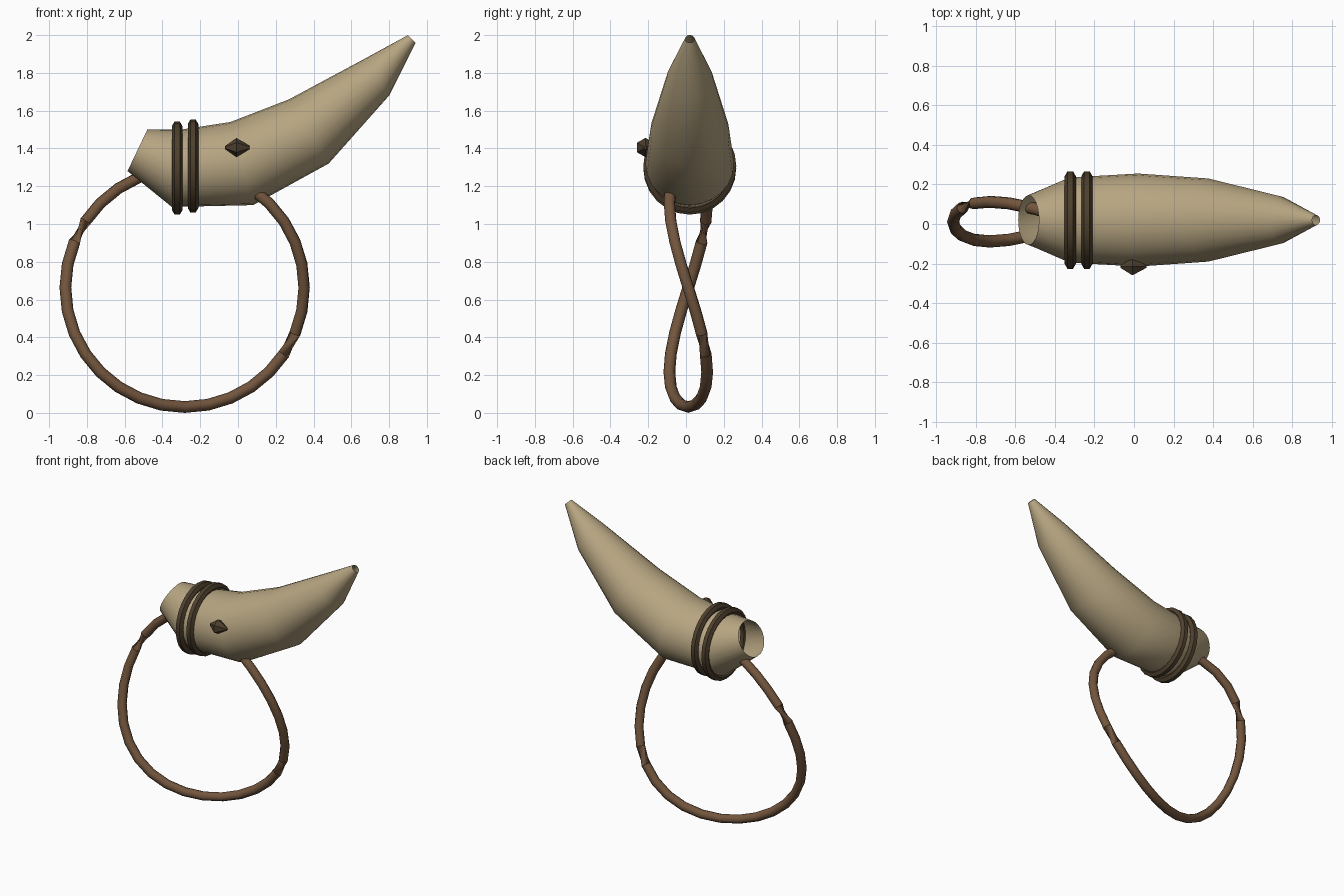
import bpy, math
from mathutils import Vector

cube = bpy.data.objects.get("Cube")
if cube:
    bpy.data.objects.remove(cube, do_unlink=True)


def material(name, rgb):
    m = bpy.data.materials.new(name)
    m.use_nodes = True
    m.diffuse_color = (*rgb, 1)
    m.node_tree.nodes["Principled BSDF"].inputs["Base Color"].default_value = (*rgb, 1)
    return m


bone = material("bone tan", (0.47, 0.375, 0.22))
leather = material("leather brown", (0.17, 0.092, 0.047))
dark = material("dark cord", (0.075, 0.05, 0.026))


def loft(name, rings, mat, loop=False, caps=False, angle=40):
    """Skin a list of equal rings; loop joins the last ring to the first."""
    n, sides = len(rings), len(rings[0])
    verts = [p for ring in rings for p in ring]
    faces = []
    for i in range(n if loop else n - 1):
        a, b = i * sides, (i + 1) % n * sides
        for j in range(sides):
            k = (j + 1) % sides
            faces.append((a + j, a + k, b + k, b + j))
    if caps:
        faces.append(tuple(reversed(range(sides))))
        faces.append(tuple(range((n - 1) * sides, n * sides)))
    mesh = bpy.data.meshes.new(name)
    mesh.from_pydata(verts, [], faces)
    mesh.materials.append(mat)
    obj = bpy.data.objects.new(name, mesh)
    bpy.context.collection.objects.link(obj)
    # Consistent outward normals
    bpy.ops.object.select_all(action='DESELECT')
    obj.select_set(True)
    bpy.context.view_layer.objects.active = obj
    bpy.ops.object.mode_set(mode='EDIT')
    bpy.ops.mesh.select_all(action='SELECT')
    bpy.ops.mesh.normals_make_consistent(inside=False)
    bpy.ops.object.mode_set(mode='OBJECT')
    if angle:
        bpy.ops.object.shade_smooth_by_angle(angle=math.radians(angle))
    return obj


def ellipse(centre, u, v, sides, phase=0):
    steps = [math.tau * j / sides + phase for j in range(sides)]
    return [centre + u * math.cos(t) + v * math.sin(t) for t in steps]


# Hollow horn: each section is top x, top z, bottom x, bottom z, half width
MID_Y = 0.02
sections = [
    (-0.48, 1.50, -0.585, 1.28, 0.125),
    (-0.30, 1.50, -0.35, 1.09, 0.215),
    (-0.04, 1.54, 0.08, 1.10, 0.235),
    (0.27, 1.66, 0.48, 1.32, 0.21),
    (0.68, 1.88, 0.80, 1.68, 0.12),
    (0.90, 2.00, 0.94, 1.96, 0.025),
]
rings = []
for tx, tz, bx, bz, half in sections:
    top, bottom = Vector((tx, MID_Y, tz)), Vector((bx, MID_Y, bz))
    rings.append(ellipse((top + bottom) / 2, Vector((0, half, 0)), (top - bottom) / 2, 24))
loft("horn", rings, bone, angle=60)

# Two cord bindings around the wide end
for name, x, z in (("outer_binding", -0.322, 1.296), ("inner_binding", -0.238, 1.307)):
    rings = []
    for i in range(24):
        t = math.tau * i / 24
        out = Vector((0, math.cos(t), math.sin(t)))
        centre = Vector((x, MID_Y, z)) + out * 0.222
        rings.append(ellipse(centre, out * 0.028, Vector((0.028, 0, 0)), 6, math.pi / 6))
    loft(name, rings, dark, loop=True)

# Faceted knot on the front
rings = []
for x, r in ((-0.068, 0.008), (-0.008, 0.051), (0.062, 0.008)):
    rings.append(ellipse(Vector((x, -0.215, 1.405)), Vector((0, 0, r)), Vector((0, r, 0)), 6))
loft("front_knot", rings, dark, caps=True, angle=0)


# Strap: a saddle-shaped loop passing through the horn, with two twisted pinches
def strap_point(t):
    return Vector((-0.282 + 0.632 * math.cos(t), 0.012 - 0.1 * math.sin(2 * t),
                   0.663 + 0.632 * math.sin(t)))


rings = []
SEGMENTS = 32
for i in range(SEGMENTS):
    t = math.tau * i / SEGMENTS
    along = (strap_point(t + 0.01) - strap_point(t - 0.01)).normalized()
    out = Vector((math.cos(t), 0, math.sin(t)))
    out = (out - along * out.dot(along)).normalized()
    twisted = i <= 13 or i >= 30
    phase = math.radians(105) if twisted else 0
    rings.append(ellipse(strap_point(t), out * 0.031, along.cross(out) * 0.031, 8, phase))
loft("strap", rings, leather, loop=True, angle=50)
